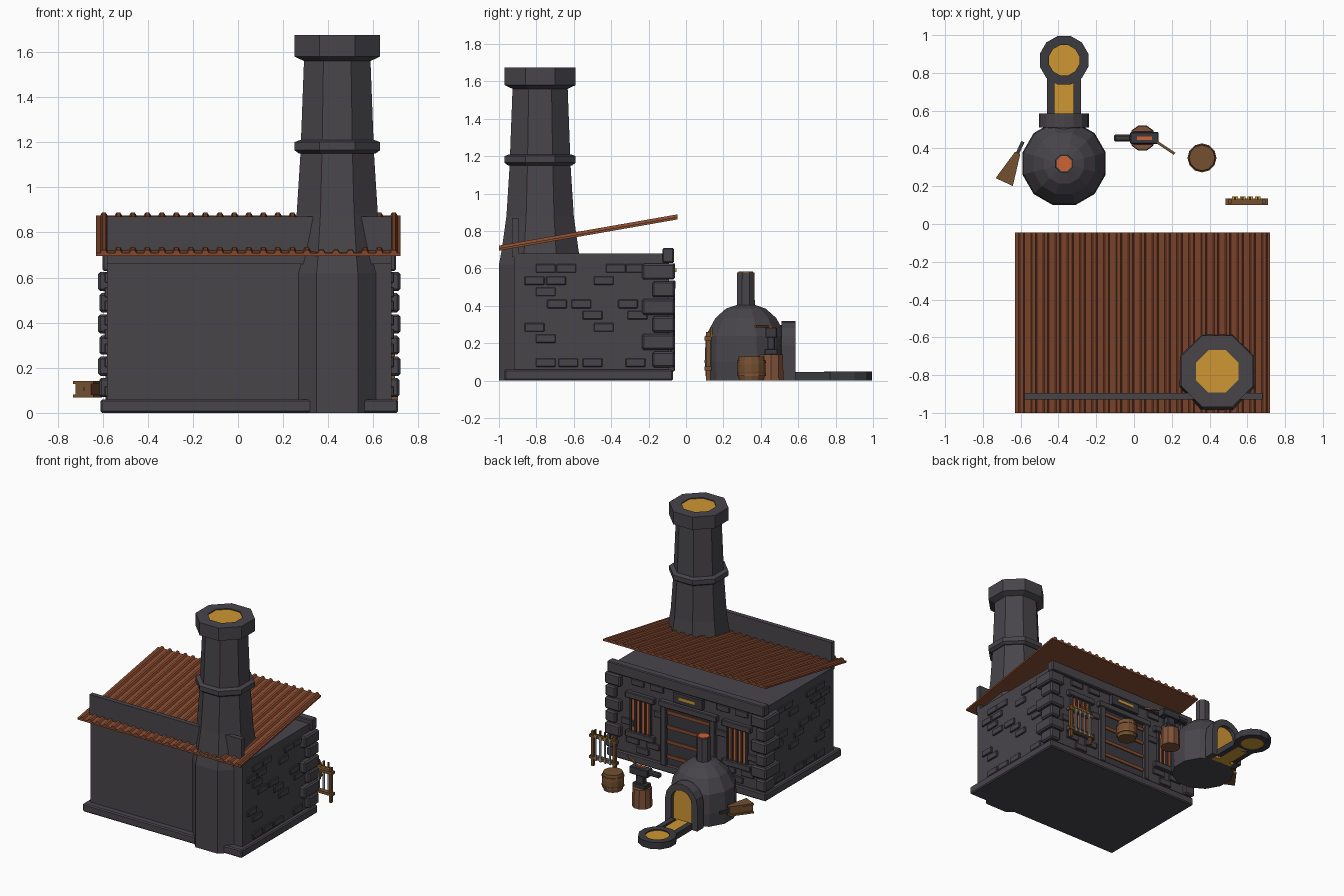
import bpy, bmesh, math
from mathutils import Vector, Matrix

cube = bpy.data.objects.get("Cube")
if cube:
    bpy.data.objects.remove(cube, do_unlink=True)


def material(name, hexcode):
    srgb = [int(hexcode[i:i + 2], 16) / 255 for i in (0, 2, 4)]
    col = [c / 12.92 if c < 0.04 else ((c + 0.055) / 1.055) ** 2.4 for c in srgb] + [1]
    m = bpy.data.materials.new(name)
    m.use_nodes = True
    m.diffuse_color = col
    bsdf = m.node_tree.nodes["Principled BSDF"]
    bsdf.inputs["Base Color"].default_value = col
    bsdf.inputs["Roughness"].default_value = 0.9
    return m


stone = material("dark stone", "48454A")
iron = material("dark iron", "3A3A40")
rust = material("rusty sheet", "84492F")
wood = material("brown wood", "73502F")
log_wood = material("log wood", "80533A")
gold = material("molten gold", "CF9733")
glow = material("hot orange", "CC6433")
steel = material("blade steel", "8A98A0")


def finish(name, bm, mat):
    bmesh.ops.recalc_face_normals(bm, faces=bm.faces)
    me = bpy.data.meshes.new(name)
    bm.to_mesh(me)
    bm.free()
    me.materials.append(mat)
    ob = bpy.data.objects.new(name, me)
    bpy.context.collection.objects.link(ob)
    return ob


def boxes(name, mat, items, bevel=0):
    """One object from boxes given as (x0, x1, y0, y1, z0, z1)."""
    bm = bmesh.new()
    for b in items:
        lo, hi = Vector(b[0::2]), Vector(b[1::2])
        size = Matrix.Diagonal((*(hi - lo), 1))
        bmesh.ops.create_cube(bm, size=1, matrix=Matrix.Translation((lo + hi) / 2) @ size)
    if bevel:
        bmesh.ops.bevel(bm, geom=bm.edges[:], offset=bevel, segments=1, affect='EDGES')
    return finish(name, bm, mat)


def lathe(name, mat, centre, profile, sides, phase=0, closed=False):
    """Rings of (radius, z) joined into a turned shape; closed makes a ring."""
    bm = bmesh.new()
    rings = []
    for r, z in profile:
        angles = [phase + math.tau * k / sides for k in range(sides)]
        rings.append([bm.verts.new((centre[0] + r * math.cos(a), centre[1] + r * math.sin(a), z))
                      for a in angles])
    pairs = list(zip(rings, rings[1:]))
    if closed:
        pairs.append((rings[-1], rings[0]))
    else:
        bm.faces.new(rings[0])
        bm.faces.new(rings[-1])
    for a, b in pairs:
        for k in range(sides):
            j = (k + 1) % sides
            bm.faces.new((a[k], a[j], b[j], b[k]))
    return finish(name, bm, mat)


def prism(name, mat, start, offset):
    """Extrude a flat outline of 3D points along an offset."""
    bm = bmesh.new()
    face = bm.faces.new([bm.verts.new(p) for p in start])
    new = bmesh.ops.extrude_face_region(bm, geom=[face])["geom"]
    moved = [v for v in new if isinstance(v, bmesh.types.BMVert)]
    bmesh.ops.translate(bm, verts=moved, vec=offset)
    if face.is_valid and len(face.link_loops if hasattr(face, "link_loops") else face.loops) == 0:
        bm.faces.remove(face)
    return finish(name, bm, mat)


# Building shell
MID = 0.05
boxes("plinth", stone, [(-0.61, 0.71, -0.97, -0.07, 0, 0.06)], 0.008)
boxes("walls", stone, [(-0.58, 0.68, -0.92, -0.09, 0.05, 0.68)])
boxes("cornice", stone, [(-0.6, 0.7, -0.125, -0.065, 0.63, 0.71)], 0.006)
boxes("front_parapet", stone, [(-0.58, 0.68, -0.93, -0.895, 0.66, 0.87)])

# Corner stones alternate long and short on both street corners
quoins = []
for row in range(6):
    long, z = row % 2, 0.07 + row * 0.094
    for side in (-1, 1):
        outer = MID + side * (0.665 + 0.005 * long)
        inner = MID + side * (0.54 if long else 0.58)
        quoins.append((min(inner, outer), max(inner, outer),
                       -0.235 if long else -0.18, -0.06, z, z + 0.085))
boxes("corner_stones", stone, quoins, 0.01)

# Raised bricks: height of each row, then brick centres along it
side_rows = {0.6: (-0.75, -0.64, -0.375, -0.27), 0.535: (-0.81, -0.695, -0.44),
             0.475: (-0.75,), 0.41: (-0.69, -0.56, -0.31), 0.35: (-0.5, -0.26),
             0.285: (-0.81, -0.44), 0.225: (-0.75,), 0.096: (-0.75, -0.63, -0.5, -0.27)}
bricks = []
for z, ys in side_rows.items():
    for y in ys:
        for x in (-0.58, 0.68):
            bricks.append((x - 0.012, x + 0.012, y - 0.053, y + 0.053, z - 0.023, z + 0.023))
street_rows = {0.6: (-0.4, -0.25, 0.3, 0.46), 0.41: (-0.23, 0.27), 0.29: (0.54, -0.49),
               0.16: (-0.45, -0.3, 0.33, 0.5), 0.1: (-0.36, 0.42)}
for z, xs in street_rows.items():
    bricks += [(x - 0.053, x + 0.053, -0.1, -0.078, z - 0.023, z + 0.023) for x in xs]
boxes("wall_bricks", stone, bricks, 0.004)

# Corrugated sloping roof
RIBS = 21
pitch = 1.35 / RIBS
outline = [(0.72, -1, 0.695), (-0.63, -1, 0.695)]
for i in range(RIBS):
    x = -0.63 + i * pitch
    for dx, z in ((0, 0.708), (0.3, 0.708), (0.42, 0.722), (0.68, 0.722), (0.8, 0.708)):
        outline.append((x + dx * pitch, -1, z))
outline.append((0.72, -1, 0.708))
prism("corrugated_roof", rust, outline, (0, 0.955, 0.167))

# Octagonal chimney with ring and cap
STACK, EIGHTH = (0.44, -0.78), math.pi / 8


def octagon(name, mat, profile):
    return lathe(name, mat, STACK, [(r / math.cos(EIGHTH), z) for r, z in profile], 8, EIGHTH)


octagon("chimney_stack", stone, [(0.22, 0), (0.22, 0.62), (0.205, 0.7), (0.18, 0.88),
                                 (0.163, 1.15), (0.146, 1.6)])
octagon("chimney_band", stone, [(0.17, 1.15), (0.19, 1.165), (0.19, 1.2), (0.165, 1.21)])
octagon("chimney_cap", stone, [(0.147, 1.56), (0.19, 1.58), (0.19, 1.675),
                               (0.112, 1.675), (0.112, 1.655)])
octagon("chimney_glow", gold, [(0.112, 1.64), (0.112, 1.668)])

# Door with iron panel, rusty bands and stone frame
boxes("door_panel", iron, [(-0.15, 0.21, -0.1, -0.082, 0.05, 0.49)])
boxes("door_bands", rust, [(-0.15, 0.21, -0.09, -0.074, z, z + 0.025)
                           for z in (0.11, 0.22, 0.33, 0.44)])
boxes("door_frame", stone, [(-0.195, -0.15, -0.1, -0.06, 0.05, 0.5),
                            (0.21, 0.255, -0.1, -0.06, 0.05, 0.5),
                            (-0.21, 0.27, -0.1, -0.055, 0.49, 0.535)], 0.005)
boxes("sign_board", iron, [(-0.09, 0.15, -0.1, -0.058, 0.55, 0.625)])
boxes("sign_plate", gold, [(-0.04, 0.1, -0.06, -0.052, 0.58, 0.6)])

# Glowing barred windows
panes, bars, trims = [], [], []
for x in (-0.37, 0.43):
    panes.append((x - 0.085, x + 0.085, -0.1, -0.082, 0.23, 0.48))
    bars += [(x + d - 0.007, x + d + 0.007, -0.095, -0.068, 0.23, 0.48)
             for d in (-0.08, -0.04, 0, 0.04, 0.08)]
    trims += [(x - 0.12, x + 0.12, -0.1, -0.06, z, z + 0.045) for z in (0.19, 0.48)]
boxes("window_glow", glow, panes)
boxes("window_bars", iron, bars)
boxes("window_trims", stone, trims, 0.005)

# Domed furnace
KILN = (-0.37, 0.32)
lathe("furnace_dome", stone, KILN, [(0.22, 0), (0.228, 0.1), (0.222, 0.24), (0.168, 0.335),
                                    (0.11, 0.385), (0.05, 0.405)], 12, math.pi / 12)
lathe("furnace_flue", stone, KILN, [(0.052, 0.38), (0.05, 0.578)], 8, EIGHTH)
lathe("flue_glow", glow, KILN, [(0.042, 0.57), (0.042, 0.584)], 8, EIGHTH)


def arch(r, spring, y):
    steps = [math.pi * k / 8 for k in range(9)]
    curve = [(KILN[0] + r * math.cos(a), y, spring + r * math.sin(a)) for a in steps]
    return [(KILN[0] + r, y, 0)] + curve + [(KILN[0] - r, y, 0)]


prism("furnace_arch", stone, arch(0.133, 0.187, 0.51) + arch(0.085, 0.187, 0.51)[::-1],
      (0, 0.075, 0))
prism("arch_inner_wall", stone, arch(0.11, 0.187, 0.47), (0, 0.05, 0))
prism("furnace_mouth_glow", gold, arch(0.087, 0.187, 0.515), (0, 0.04, 0))

# Pouring channel and round pool
boxes("channel_rails", iron, [(-0.46, -0.42, 0.58, 0.78, 0, 0.045),
                              (-0.32, -0.28, 0.58, 0.78, 0, 0.045)])
boxes("channel_metal", gold, [(-0.42, -0.32, 0.55, 0.77, 0, 0.032)])
POOL = (-0.37, 0.867)
lathe("pool_rim", iron, POOL, [(0.133, 0), (0.133, 0.05), (0.083, 0.05), (0.083, 0)],
      12, math.pi / 12, True)
lathe("pool_metal", gold, POOL, [(0.084, 0.002), (0.084, 0.042)], 12, math.pi / 12)


# Bellows: two wedge boards around a smaller bag, with an iron nozzle
def wedge(name, mat, wide, narrow, length, z, height):
    axis = Vector((0.42, 0.91, 0)).normalized()
    side = Vector((axis.y, -axis.x, 0))
    back = Vector((-0.687, 0.222, z))
    tip = back + axis * length
    pts = [back - side * wide, back + side * wide, tip + side * narrow, tip - side * narrow]
    prism(name, mat, pts, (0, 0, height))


wedge("bellows_top", wood, 0.05, 0.015, 0.17, 0.128, 0.014)
wedge("bellows_bottom", wood, 0.05, 0.015, 0.17, 0.068, 0.014)
wedge("bellows_bag", wood, 0.038, 0.011, 0.165, 0.08, 0.05)
wedge("bellows_nozzle", iron, 0.009, 0.009, 0.235, 0.096, 0.018)

# Anvil on a log, with hot bar and hammer
lathe("anvil_log", log_wood, (0.045, 0.455), [(0.07, 0), (0.066, 0.14)], 10)
boxes("anvil", iron, [(-0.005, 0.105, 0.42, 0.49, 0.138, 0.17),
                      (0.02, 0.085, 0.435, 0.475, 0.165, 0.235),
                      (-0.02, 0.13, 0.424, 0.486, 0.23, 0.285)], 0.004)
boxes("anvil_horn", iron, [(-0.107, -0.015, 0.436, 0.474, 0.245, 0.28)], 0.008)
boxes("hot_bar", glow, [(0.015, 0.095, 0.445, 0.463, 0.284, 0.292)])
prism("hammer_handle", wood, [(0.115, 0.43, 0.285), (0.124, 0.441, 0.285),
                              (0.219, 0.377, 0.285), (0.21, 0.366, 0.285)], (0, 0, 0.013))

# Water barrel
TUB = (0.36, 0.35)
lathe("barrel", wood, TUB, [(0.066, 0), (0.075, 0.045), (0.075, 0.085), (0.068, 0.13)], 12)
for n, z in enumerate((0.025, 0.095)):
    lathe("barrel_band_%d" % (n + 1), log_wood, TUB, [(0.077, z), (0.077, z + 0.014)], 12)

# Sword rack
boxes("rack_posts", wood, [(x, x + 0.02, 0.108, 0.13, 0, 0.26) for x in (0.497, 0.677)])
boxes("rack_rails", wood, [(0.485, 0.71, 0.1, 0.135, z, z + 0.02) for z in (0.055, 0.215)])
swords = [0.535, 0.575, 0.615, 0.655]
boxes("sword_blades", steel, [(x - 0.007, x + 0.007, 0.133, 0.14, 0.05, 0.235) for x in swords])
boxes("sword_guards", gold, [(x - 0.015, x + 0.015, 0.128, 0.145, 0.235, 0.245) for x in swords])
boxes("sword_grips", wood, [(x - 0.005, x + 0.005, 0.131, 0.142, 0.245, 0.285) for x in swords])
